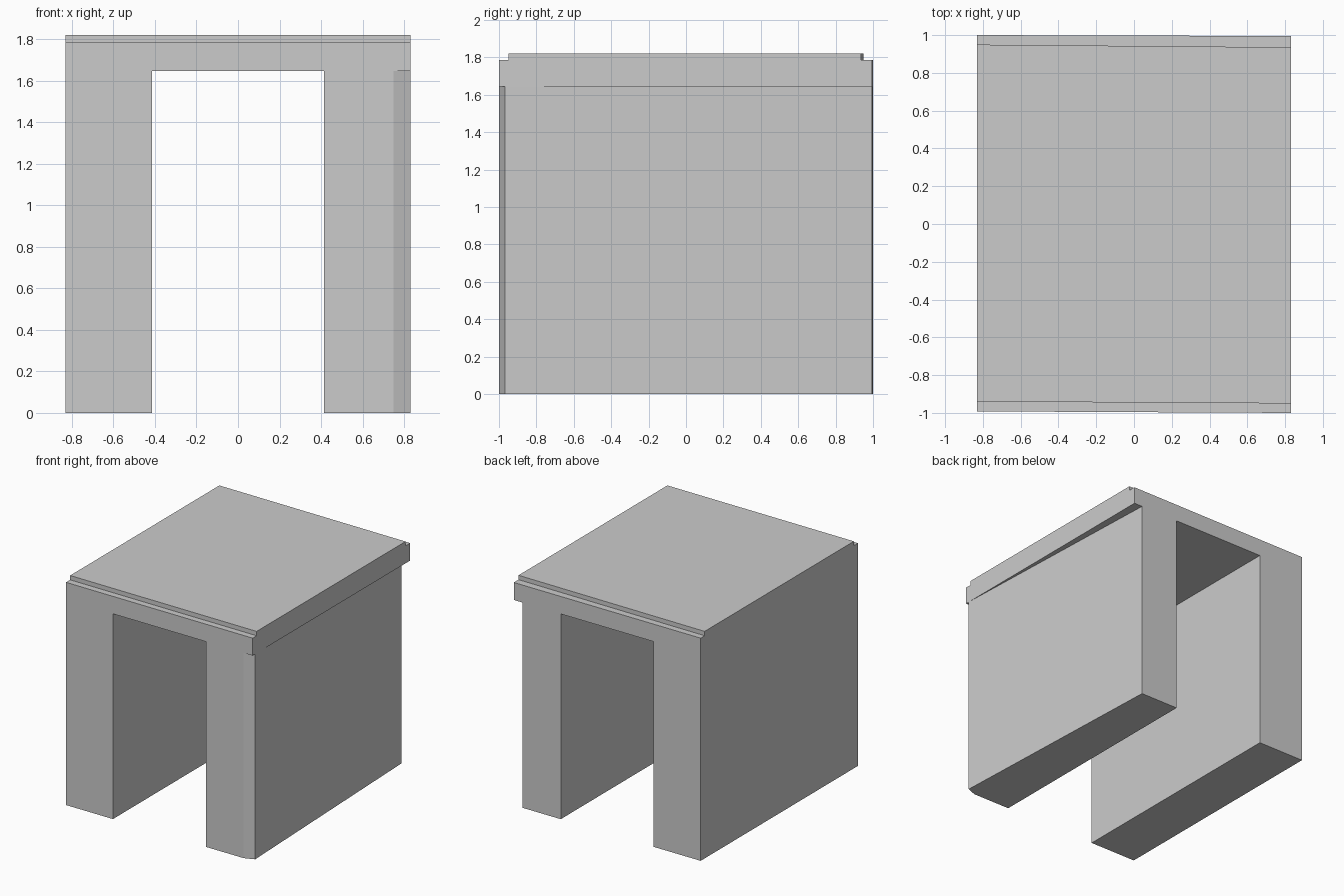
import bpy

if "Cube" in bpy.data.objects:
    bpy.data.objects.remove(bpy.data.objects["Cube"])

W, GAP = 0.83, 0.413                  # half width outside / of the passage
CEILING, LEDGE, TOP = 1.645, 1.785, 1.82


def front_y(x):                       # the end faces are very slightly skewed
    return -0.996 - 0.004 * x / W


def back_y(x):
    return 0.9975 - 0.0025 * x / W


def make(name, first, second):
    """Solid between two matching outlines."""
    n = len(first)
    faces = [tuple(range(n)), tuple(range(2 * n - 1, n - 1, -1))]
    faces += [(i, i + n, (i + 1) % n + n, (i + 1) % n) for i in range(n)]
    mesh = bpy.data.meshes.new(name)
    mesh.from_pydata(first + second, [], faces)
    obj = bpy.data.objects.new(name, mesh)
    bpy.context.collection.objects.link(obj)
    bpy.context.view_layer.objects.active = obj
    obj.select_set(True)
    bpy.ops.object.mode_set(mode='EDIT')
    bpy.ops.mesh.select_all(action='SELECT')
    bpy.ops.mesh.normals_make_consistent(inside=False)
    bpy.ops.object.mode_set(mode='OBJECT')
    obj.select_set(False)
    return obj


def cut(obj, name, outline, z0, z1):
    """Remove an upright prism from obj."""
    cutter = make(name, [(x, y, z0) for x, y in outline],
                  [(x, y, z1) for x, y in outline])
    cutter.hide_render = True
    mod = obj.modifiers.new(name, 'BOOLEAN')
    mod.operation, mod.solver, mod.object = 'DIFFERENCE', 'EXACT', cutter
    bpy.context.view_layer.objects.active = obj
    bpy.ops.object.modifier_apply(modifier=name)
    bpy.data.objects.remove(cutter)


# Passage block: arch-shaped profile run from front to back
profile = [(-W, 0), (-GAP, 0), (-GAP, CEILING), (GAP, CEILING),
           (GAP, 0), (W, 0), (W, TOP), (-W, TOP)]
block = make("passage_block", [(x, front_y(x), z) for x, z in profile],
             [(x, back_y(x), z) for x, z in profile])

# Narrow rebates along the front and back roof edges
cut(block, "front_rebate", [(-1, -1.2), (1, -1.2), (1, -0.951), (-1, -0.939)],
    LEDGE, 2)
cut(block, "back_rebate", [(-1, 1.2), (-1, 0.951), (1, 0.934), (1, 1.2)],
    LEDGE, 2)

# Right wall: clipped front corner and taper towards the back, under the slab
cut(block, "right_wall_taper",
    [(0.67, -1.03), (0.83, -0.968), (0.747, 1.2), (1, 1.2), (1, -1.03)],
    -0.1, CEILING)
